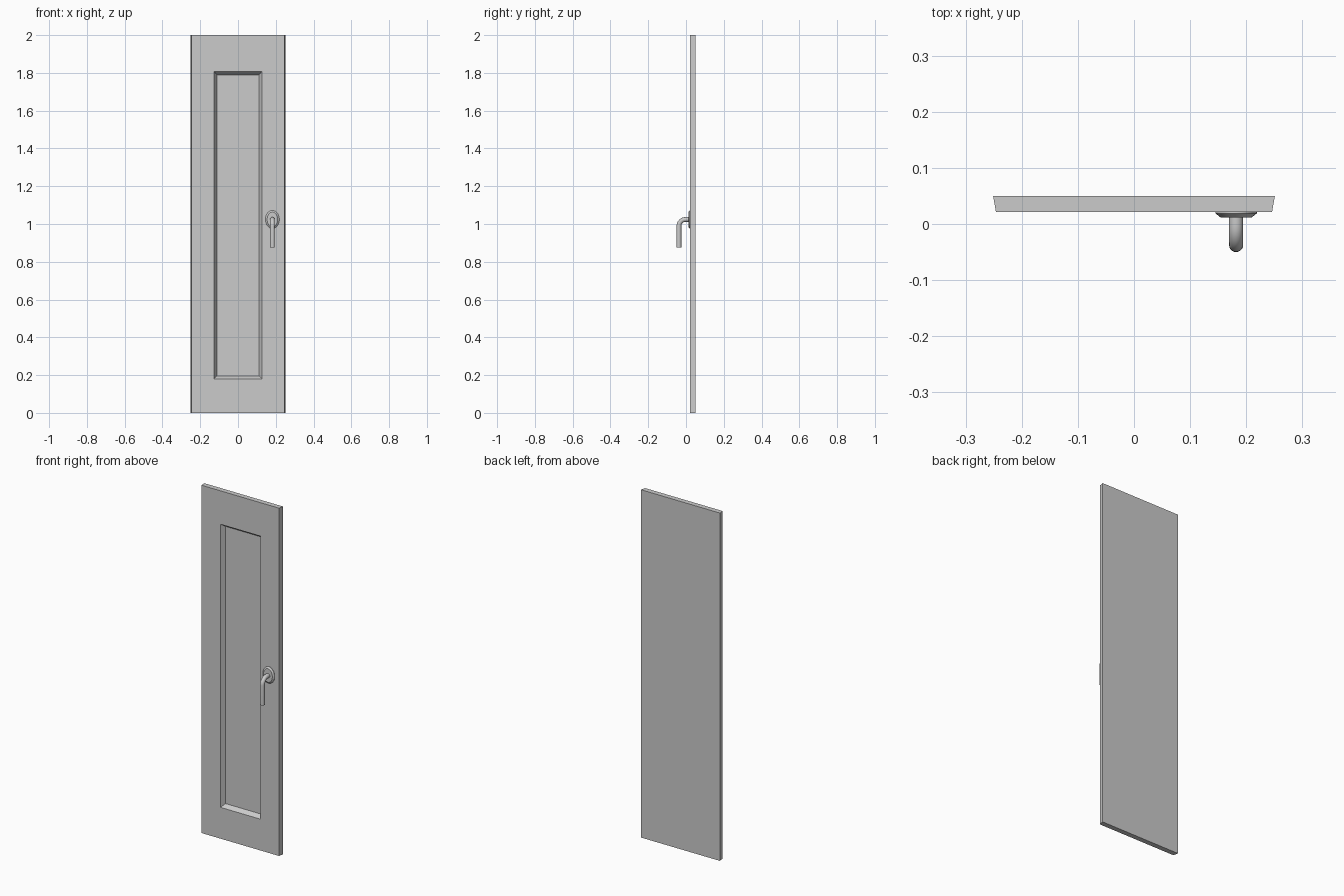
import bpy, bmesh, math
from mathutils import Vector

cube = bpy.data.objects.get("Cube")
if cube:
    bpy.data.objects.remove(cube, do_unlink=True)


def make_material(name, color):
    mat = bpy.data.materials.new(name)
    mat.use_nodes = True
    mat.diffuse_color = color
    mat.node_tree.nodes["Principled BSDF"].inputs["Base Color"].default_value = color
    return mat


grey = make_material("light grey", (0.6, 0.6, 0.6, 1))


def build(name, rings, caps=(True, True), smooth=False):
    """Skin a stack of equally sized rings, optionally capping both ends."""
    bm = bmesh.new()
    loops = [[bm.verts.new(p) for p in ring] for ring in rings]
    for a, b in zip(loops, loops[1:]):
        for i in range(len(a)):
            j = (i + 1) % len(a)
            bm.faces.new((a[i], a[j], b[j], b[i]))
    for loop, cap in zip((loops[0], loops[-1]), caps):
        if cap:
            bm.faces.new(loop)
    bmesh.ops.recalc_face_normals(bm, faces=bm.faces)
    mesh = bpy.data.meshes.new(name)
    bm.to_mesh(mesh)
    bm.free()
    mesh.materials.append(grey)
    obj = bpy.data.objects.new(name, mesh)
    bpy.context.collection.objects.link(obj)
    if smooth:
        bpy.ops.object.select_all(action="DESELECT")
        obj.select_set(True)
        bpy.context.view_layer.objects.active = obj
        bpy.ops.object.shade_smooth_by_angle(angle=math.radians(35))
    return obj


def rect(half_width, bottom, top, y):
    w = half_width
    return [(-w, y, bottom), (w, y, bottom), (w, y, top), (-w, y, top)]


def ellipse(rx, rz, y, sides=32):
    angles = [math.tau * i / sides for i in range(sides)]
    return [(HX + rx * math.cos(a), y, HZ + rz * math.sin(a)) for a in angles]


# Door leaf: bevelled long edges and a sloped recess in the front
build("door_panel", [
    rect(0.251, 0, 2, 0.05),
    rect(0.246, 0, 2, 0.021),
    rect(0.127, 0.18, 1.808, 0.021),
    rect(0.111, 0.196, 1.79, 0.046),
])

# Oval plate behind the handle
HX, HZ = 0.182, 1.024
build("handle_plate", [
    ellipse(0.037, 0.048, 0.022),
    ellipse(0.037, 0.048, 0.019),
    ellipse(0.028, 0.039, 0.012),
], smooth=True)

# Bent lever: straight neck, quarter bend, straight grip
R, BEND, AXIS_Y = 0.0125, 0.035, -0.0375
stations = [(0.013, HZ, 0)]
for i in range(9):
    t = math.pi / 2 * i / 8
    stations.append((AXIS_Y + BEND * (1 - math.sin(t)),
                     HZ - BEND * (1 - math.cos(t)), t))
stations.append((AXIS_Y, 0.876, math.pi / 2))
tube = []
for y, z, t in stations:
    across = Vector((0, -math.sin(t), math.cos(t)))
    tube.append([Vector((HX, y, z)) + R * (Vector((math.cos(a), 0, 0)) + across * math.sin(a))
                 for a in (math.tau * k / 20 for k in range(20))])
build("handle_lever", tube, smooth=True)
